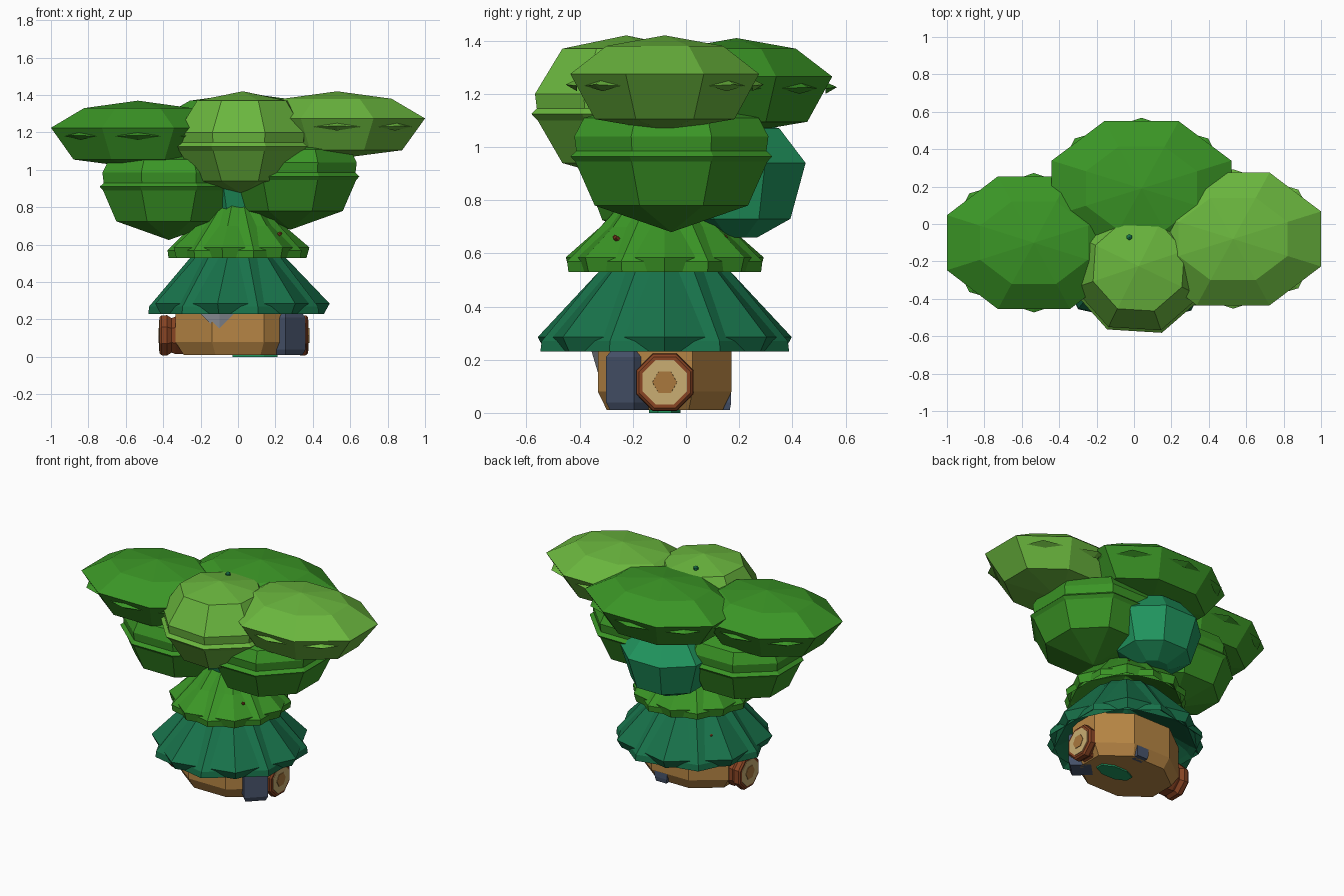
import bpy, bmesh
from math import pi, cos, sin
from mathutils import Vector, Matrix

if "Cube" in bpy.data.objects:
    bpy.data.objects.remove(bpy.data.objects["Cube"])


def mat(name, hexcol):
    lin = [(int(hexcol[i:i + 2], 16) / 255) ** 2.2 for i in (0, 2, 4)]
    m = bpy.data.materials.new(name)
    m.diffuse_color = (*lin, 1)
    m.use_nodes = True
    m.node_tree.nodes["Principled BSDF"].inputs["Base Color"].default_value = m.diffuse_color
    return m


LIGHT, LEAF, TEAL = mat("light_leaf", "6ab540"), mat("leaf", "3d942a"), mat("teal_leaf", "269660")
DARK_TEAL = mat("dark_teal_leaf", "1e724c")
WOOD, BARK, RING = mat("wood", "b58446"), mat("bark", "884628"), mat("cut_wood", "c8ac72")
STONE, SHARD, CORE = mat("stone", "4a556c"), mat("shard", "959aa2"), mat("core_wood", "a87840")


def finish(name, bm, material):
    bmesh.ops.recalc_face_normals(bm, faces=bm.faces)
    me = bpy.data.meshes.new(name)
    bm.to_mesh(me)
    bm.free()
    me.materials.append(material)
    ob = bpy.data.objects.new(name, me)
    bpy.context.collection.objects.link(ob)
    return ob


def add_loft(bm, rings, sx=1, sy=1, n=8, twist=0.5, matrix=Matrix()):
    """Faceted stack of (apothem, z) rings; radius 0 gives a pole."""
    loops = []
    for r, z in rings:
        k = r / cos(pi / n)
        pts = [(0, 0)] if r == 0 else [(k * sx * cos(2 * pi * (i + twist) / n),
                                        k * sy * sin(2 * pi * (i + twist) / n)) for i in range(n)]
        loops.append([bm.verts.new(matrix @ Vector((x, y, z))) for x, y in pts])
    for a, b in zip(loops, loops[1:]):
        for i in range(n):
            j = (i + 1) % n
            if len(a) == 1:
                bm.faces.new((a[0], b[i], b[j]))
            elif len(b) == 1:
                bm.faces.new((a[i], a[j], b[0]))
            else:
                bm.faces.new((a[i], a[j], b[j], b[i]))
    for l in (loops[0], loops[-1]):
        if len(l) > 1:
            bm.faces.new(l)


def loft(name, centre, rings, material, **kw):
    bm = bmesh.new()
    add_loft(bm, rings, matrix=Matrix.Translation(centre), **kw)
    return finish(name, bm, material)


# Wide flat canopies with small pointed leaf ledges on most facets
def canopy(name, x, y, top, ax, ay, material, skip):
    bm = bmesh.new()
    base = Matrix.Translation((x, y, top))
    add_loft(bm, [(0, 0), (.62, -.04), (1, -.145), (.74, -.315), (0, -.36)], ax, ay, matrix=base)
    for i in range(8):
        if i == skip:
            continue
        c, s = cos(i * pi / 4), sin(i * pi / 4)
        out = Vector((c * ax, s * ay, 0))
        side = Vector((-s * ax, c * ay, 0)) * .27
        mid = out * .93 + Vector((0, 0, -.19))
        pts = [mid + side, mid - side, mid + Vector((0, 0, .025)),
               mid - Vector((0, 0, .02)), out * 1.05 + Vector((0, 0, -.185))]
        v = [bm.verts.new(base @ p) for p in pts]
        for f in ((0, 2, 4), (2, 1, 4), (1, 3, 4), (3, 0, 4), (0, 3, 1, 2)):
            bm.faces.new([v[k] for k in f])
    return finish(name, bm, material)


canopy("right_canopy", .53, -.08, 1.42, .47, .355, LIGHT, 0)
canopy("left_canopy", -.535, -.10, 1.37, .465, .355, LEAF, 4)
canopy("back_canopy", .04, .19, 1.41, .48, .36, LEAF, 6)

# Deep canopies with a continuous lip
loft("front_canopy", (.025, -.225, 0),
     [(0, 1.42), (.7, 1.37), (1, 1.2), (.98, 1.145), (1.04, 1.125), (.97, 1.1), (.7, .94), (0, .87)],
     LIGHT, sx=.34, sy=.335, twist=.42)
for name, x, y, z, sy in (("right_lower_canopy", .28, -.055, 0, .365),
                          ("left_lower_canopy", -.37, -.07, -.055, .31)):
    loft(name, (x, y, z),
         [(0, 1.2), (.9, 1.11), (1, 1.04), (.98, .985), (1.04, .965), (.99, .945), (.79, .78), (0, .68)],
         LEAF, sx=.355, sy=sy)

# Teal bush at the back and neck under the front canopy
loft("back_bush", (0, .19, 0),
     [(0, 1.12), (.62, 1.07), (1, .94), (.78, .73), (.3, .66), (0, .66)], TEAL, sx=.285, sy=.26)
loft("neck", (-.01, -.1, 0), [(.12, .78), (.16, .9), (.12, 1.05)], TEAL)


# Two tiered skirts, each of two crossed seven-sided leaf layers, hollow beneath
def skirt(name, outer, inner, k, material):
    for layer, rings, twist in (("leaves", outer, 0), ("under_leaves", inner, .5)):
        loft(name + "_" + layer, (0, -.08, 0), [(r * k, z) for r, z in rings],
             material, n=7, twist=twist)


skirt("upper_skirt", [(0, .72), (.32, .55), (.355, .53), (.37, .585), (.24, .70), (.12, .84), (0, .87)],
      [(0, .73), (.33, .56), (.36, .53), (.365, .57), (.24, .70), (.12, .83), (0, .86)], .93, LEAF)
skirt("lower_skirt", [(0, .50), (.42, .25), (.45, .23), (.48, .285), (.25, .53), (.2, .58), (0, .59)],
      [(0, .51), (.43, .26), (.47, .23), (.465, .27), (.25, .53), (.2, .58), (0, .585)], .92, DARK_TEAL)

# Trunk stump
loft("stump", (0, -.08, 0), [(.29, .01), (.335, .08), (.335, .29)], WOOD, sx=1, sy=.75)
loft("root_core", (.09, -.08, 0), [(.12, 0), (.12, .02)], TEAL, sx=1, sy=.5)


# Stones set into the stump
def stone(name, x, y, ang, w, d, h):
    bm = bmesh.new()
    m = Matrix.Translation((x, y, 0)) @ Matrix.Rotation(ang, 4, 'Z')
    add_loft(bm, [(.85, .01), (1, .04), (1, h - .02), (.85, h)], w, d, n=4, matrix=m)
    return finish(name, bm, STONE)


stone("front_right_stone", .255, -.195, pi / 4, .075, .075, .23)
stone("back_stone", .07, .135, 0, .045, .035, .28)
loft("hanging_shard", (-.10, -.325, 0), [(0, .13), (.07, .23), (.09, .28)], SHARD, n=4, sy=.3, twist=0)

# Cut logs on both sides: bark, pale wood and heart
for side, x in ((1, .375), (-1, -.42)):
    name = "right_log" if side > 0 else "left_log"
    m = Matrix.Translation((x, -.08, .115)) @ Matrix.Rotation(side * pi / 2, 4, 'Y')
    for part, rings, col, n in (
            ("bark", [(.095, -.2), (.10, -.085), (.092, -.065), (.108, -.04), (.106, -.01), (.096, 0)], BARK, 8),
            ("end", [(.085, -.01), (.083, .003)], RING, 8),
            ("heart", [(.042, -.01), (.04, .006)], CORE, 6)):
        bm = bmesh.new()
        add_loft(bm, rings, n=n, matrix=m)
        finish(name + "_" + part, bm, col)

# Tiny twigs poking out of the skirts and the top
for i, (x, y, z) in enumerate(((-.21, -.36, .38), (.22, -.26, .655), (.16, .14, .655), (-.27, .12, .40))):
    bm = bmesh.new()
    m = Matrix.Translation((x, y, z)) @ Vector((x, y + .08, .15)).to_track_quat('Z', 'Y').to_matrix().to_4x4()
    add_loft(bm, [(.009, -.06), (.008, .015), (0, .02)], n=5, matrix=m)
    finish("twig_%d" % (i + 1), bm, BARK)
loft("top_bud", (-.025, -.07, 1.40), [(.014, -.06), (.014, .0), (0, .01)], DARK_TEAL, n=6)
